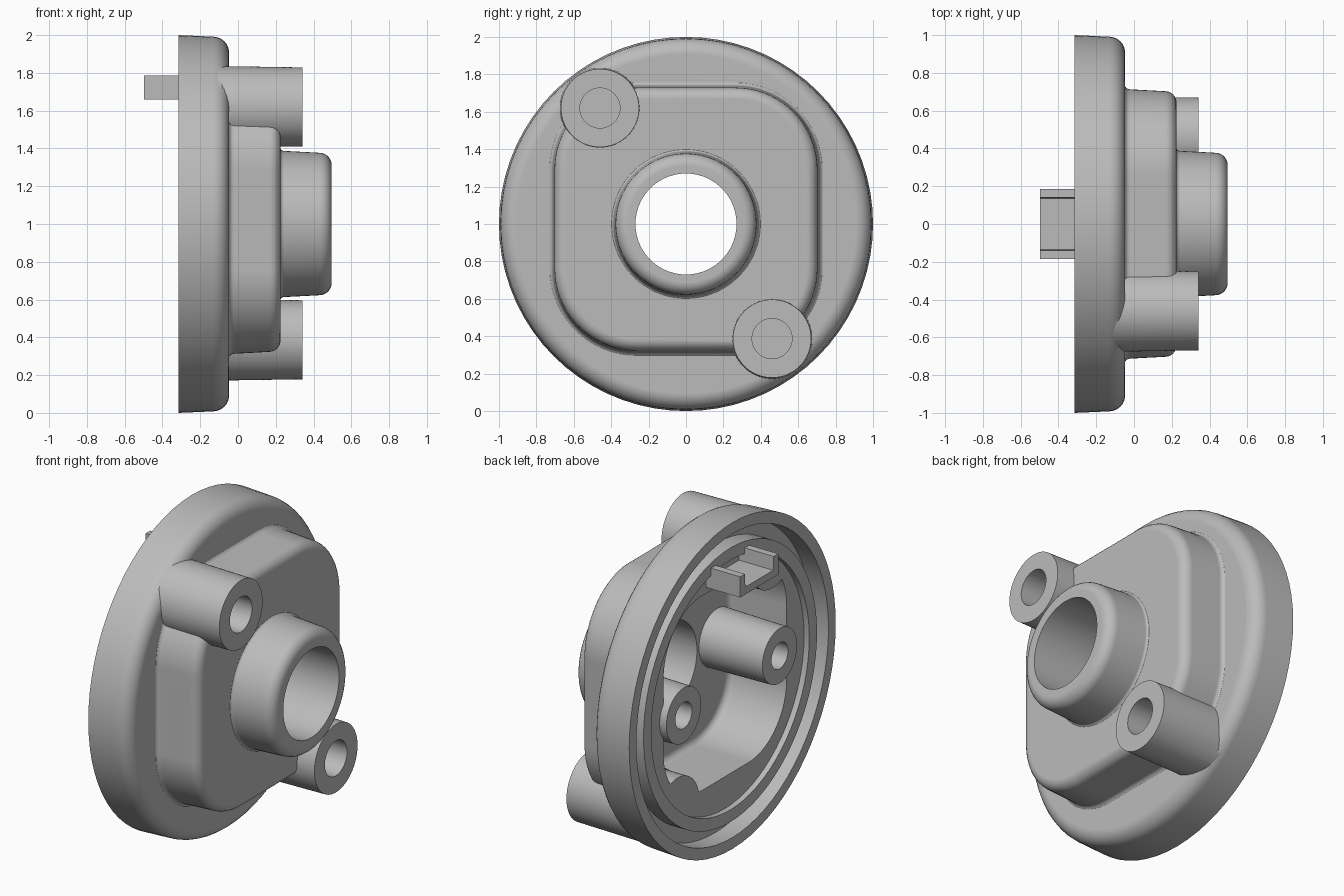
import bpy, bmesh
from math import sin, cos, pi

cube = bpy.data.objects.get("Cube")
if cube:
    bpy.data.objects.remove(cube, do_unlink=True)

# One plain grey for the whole casting
grey = bpy.data.materials.new("cast_grey")
grey.use_nodes = True
grey.diffuse_color = (0.5, 0.5, 0.5, 1)
grey.node_tree.nodes["Principled BSDF"].inputs["Base Color"].default_value = (0.5, 0.5, 0.5, 1)


def loft(name, rings):
    """Closed solid through matching rings of points."""
    bm = bmesh.new()
    loops = [[bm.verts.new(p) for p in ring] for ring in rings]
    n = len(loops[0])
    for a, b in zip(loops, loops[1:]):
        for i in range(n):
            j = (i + 1) % n
            bm.faces.new((a[i], a[j], b[j], b[i]))
    bm.faces.new(loops[0])
    bm.faces.new(loops[-1])
    bmesh.ops.remove_doubles(bm, verts=bm.verts, dist=1e-5)
    bmesh.ops.recalc_face_normals(bm, faces=bm.faces)
    mesh = bpy.data.meshes.new(name)
    bm.to_mesh(mesh)
    bm.free()
    mesh.materials.append(grey)
    obj = bpy.data.objects.new(name, mesh)
    bpy.context.collection.objects.link(obj)
    return obj


def outline(x, half, corner, y, z, n=18):
    """Rounded square across the x axis; a circle when corner equals half."""
    pts = []
    for q in range(4):
        a0 = q * pi / 2
        cy = (half - corner) * (1 if q in (0, 3) else -1)
        cz = (half - corner) * (1 if q < 2 else -1)
        for i in range(n + 1):
            a = a0 + i / n * pi / 2
            pts.append((x, y + cy + corner * cos(a), z + cz + corner * sin(a)))
    return pts


def disc(name, sections, y=0, z=1):
    return loft(name, [outline(x, r, r, y, z) for x, r in sections])


def rounded_box(name, sections, corner, z):
    base = sections[0][1]
    return loft(name, [outline(x, h, corner + h - base, 0, z) for x, h in sections])


def fillet(x, r, size, steps=6):
    """Convex rounding that ends at x, starting from radius r."""
    return [(x - size + size * sin(i / steps * pi / 2),
             r - size + size * cos(i / steps * pi / 2)) for i in range(steps + 1)]


def flare(x, r, size, steps=4):
    """Concave rounding that widens the foot of a part sitting on x."""
    return [(x + size - size * cos(i / steps * pi / 2),
             r + size - size * sin(i / steps * pi / 2)) for i in range(steps + 1)]


def combine(target, tool, operation):
    mod = target.modifiers.new("combine", 'BOOLEAN')
    mod.operation = operation
    mod.solver = 'EXACT'
    mod.object = tool
    bpy.context.view_layer.objects.active = target
    bpy.ops.object.modifier_apply(modifier=mod.name)
    bpy.data.objects.remove(tool, do_unlink=True)


BODY_Z = 1.026
BOSSES = [(-0.46, 1.62), (0.46, 0.387)]
POSTS = [(-0.465, 1.005), (0.465, 0.995)]

# Round flange
housing = disc("housing", [(-0.315, 1.0)] + fillet(-0.047, 0.992, 0.085))

# Raised rounded-square body
combine(housing, rounded_box("body", [(-0.1, 0.74)] + flare(-0.049, 0.713, 0.027)
        + fillet(0.225, 0.703, 0.06), 0.475, BODY_Z), 'UNION')

# Neck
combine(housing, disc("neck", [(0.15, 0.407)] + flare(0.223, 0.387, 0.02)
        + fillet(0.496, 0.377, 0.065)), 'UNION')

# Recess in the back and the sealing ring inside it
combine(housing, disc("recess_cutter", [(-0.5, 0.93), (-0.2, 0.93)]), 'DIFFERENCE')
combine(housing, disc("sealing_ring", [(-0.3, 0.84), (-0.15, 0.84)]), 'UNION')
combine(housing, disc("step_cutter", [(-0.5, 0.765), (-0.265, 0.765)]), 'DIFFERENCE')

# Hollow of the body, leaving the bosses as bulges in two corners
hollow = rounded_box("hollow_cutter", [(-0.45, 0.6)] + fillet(0.115, 0.588, 0.04), 0.37, BODY_Z)
for y, z in BOSSES:
    combine(hollow, disc("bulge", [(-0.6, 0.21), (0.3, 0.21)], y, z), 'DIFFERENCE')
combine(housing, hollow, 'DIFFERENCE')

# Outer screw bosses and inner posts
for y, z in BOSSES:
    combine(housing, disc("boss", [(-0.11, 0.216), (0.342, 0.209)], y, z), 'UNION')
for y, z in POSTS:
    combine(housing, disc("post", [(-0.31, 0.168), (0.15, 0.176)], y, z), 'UNION')

# Bore and blind holes
combine(housing, disc("bore_cutter", [(-0.6, 0.27), (0.7, 0.27)]), 'DIFFERENCE')
for y, z in BOSSES:
    combine(housing, disc("boss_hole_cutter", [(0.0, 0.107), (0.6, 0.107)], y, z), 'DIFFERENCE')
for y, z in POSTS:
    combine(housing, disc("post_hole_cutter", [(-0.6, 0.08), (0.08, 0.08)], y, z), 'DIFFERENCE')

# U-shaped locating tab, open at the top
half_u = [(0.185, 1.66), (0.185, 1.787), (0.14, 1.787), (0.135, 1.705)]
u_shape = half_u + [(-y, z) for y, z in reversed(half_u)]
tab = loft("locating_tab", [[(x, y, z) for y, z in u_shape] for x in (-0.497, -0.24)])

# Smooth curved walls, flat faces and crisp edges
bpy.ops.object.select_all(action='DESELECT')
housing.select_set(True)
bpy.context.view_layer.objects.active = housing
bpy.ops.object.shade_smooth_by_angle(angle=0.5)
weighted = housing.modifiers.new("flat_faces", 'WEIGHTED_NORMAL')
weighted.keep_sharp = True
